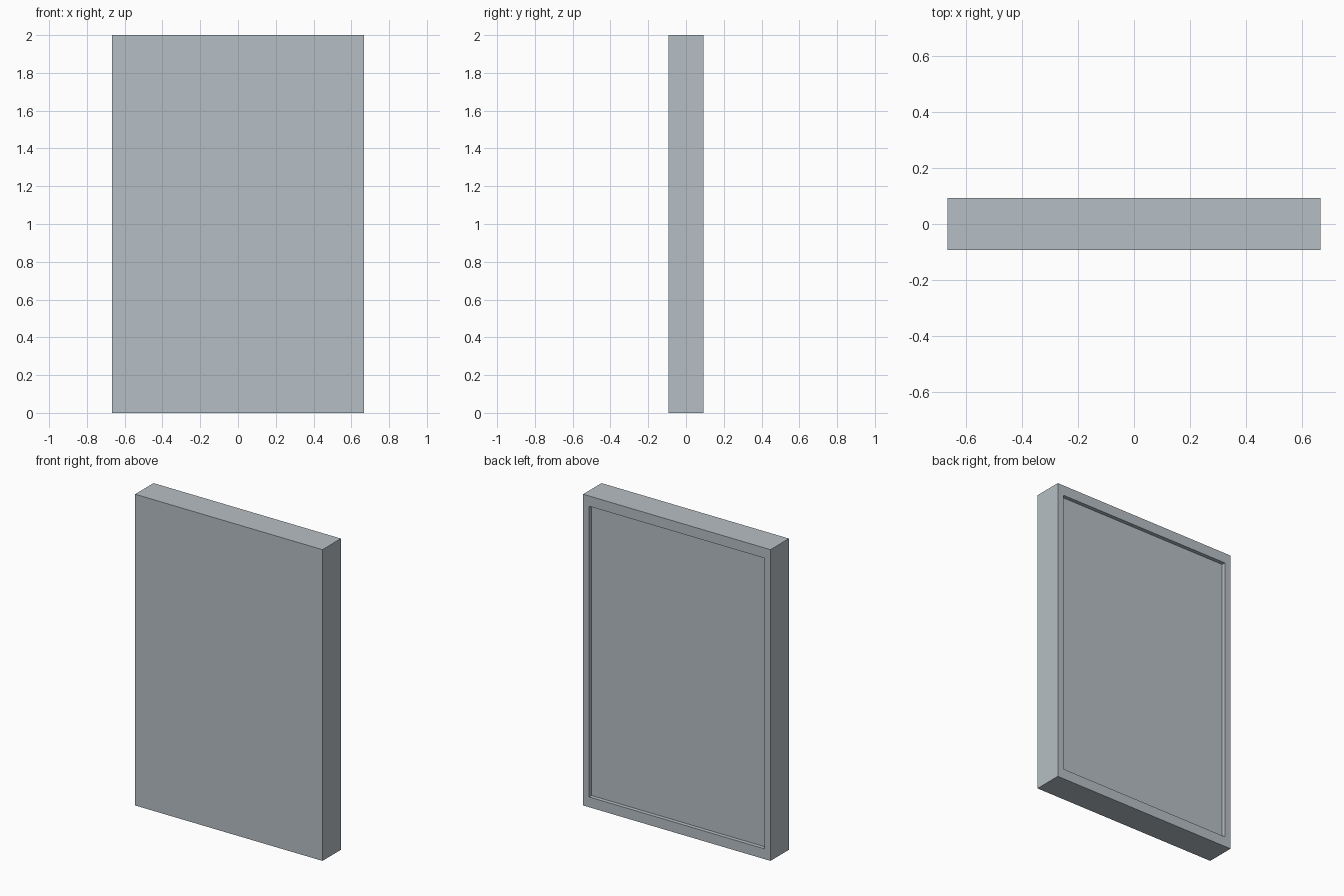
import bpy, bmesh
from mathutils import Vector

if "Cube" in bpy.data.objects:
    bpy.data.objects.remove(bpy.data.objects["Cube"])

W, D, H = 1.332, 0.187, 2.0          # outer size
SIDE, RAIL, DEPTH = 0.043, 0.066, 0.025  # back rim widths and recess depth

mat = bpy.data.materials.new("cool grey")
mat.diffuse_color = (0.47, 0.52, 0.555, 1)
mat.use_nodes = True
mat.node_tree.nodes["Principled BSDF"].inputs["Base Color"].default_value = mat.diffuse_color

# Solid slab standing on the ground
bm = bmesh.new()
bmesh.ops.create_cube(bm, size=1)
for v in bm.verts:
    v.co = Vector((v.co.x * W, v.co.y * D, (v.co.z + 0.5) * H))

# Rim around the back, with the panel sunk inside it
bm.normal_update()
back = max(bm.faces, key=lambda f: f.calc_center_median().y)
bmesh.ops.inset_region(bm, faces=[back], thickness=0.02, use_even_offset=True)


def shape_back(y):
    for v in back.verts:
        v.co.x = (W / 2 - SIDE) * (1 if v.co.x > 0 else -1)
        v.co.z = H - RAIL if v.co.z > H / 2 else RAIL
        v.co.y = y


shape_back(D / 2)
bmesh.ops.inset_region(bm, faces=[back], thickness=0.001)
shape_back(D / 2 - DEPTH)
bmesh.ops.recalc_face_normals(bm, faces=bm.faces)

mesh = bpy.data.meshes.new("framed_panel")
bm.to_mesh(mesh)
bm.free()
mesh.materials.append(mat)
bpy.context.collection.objects.link(bpy.data.objects.new("framed_panel", mesh))
